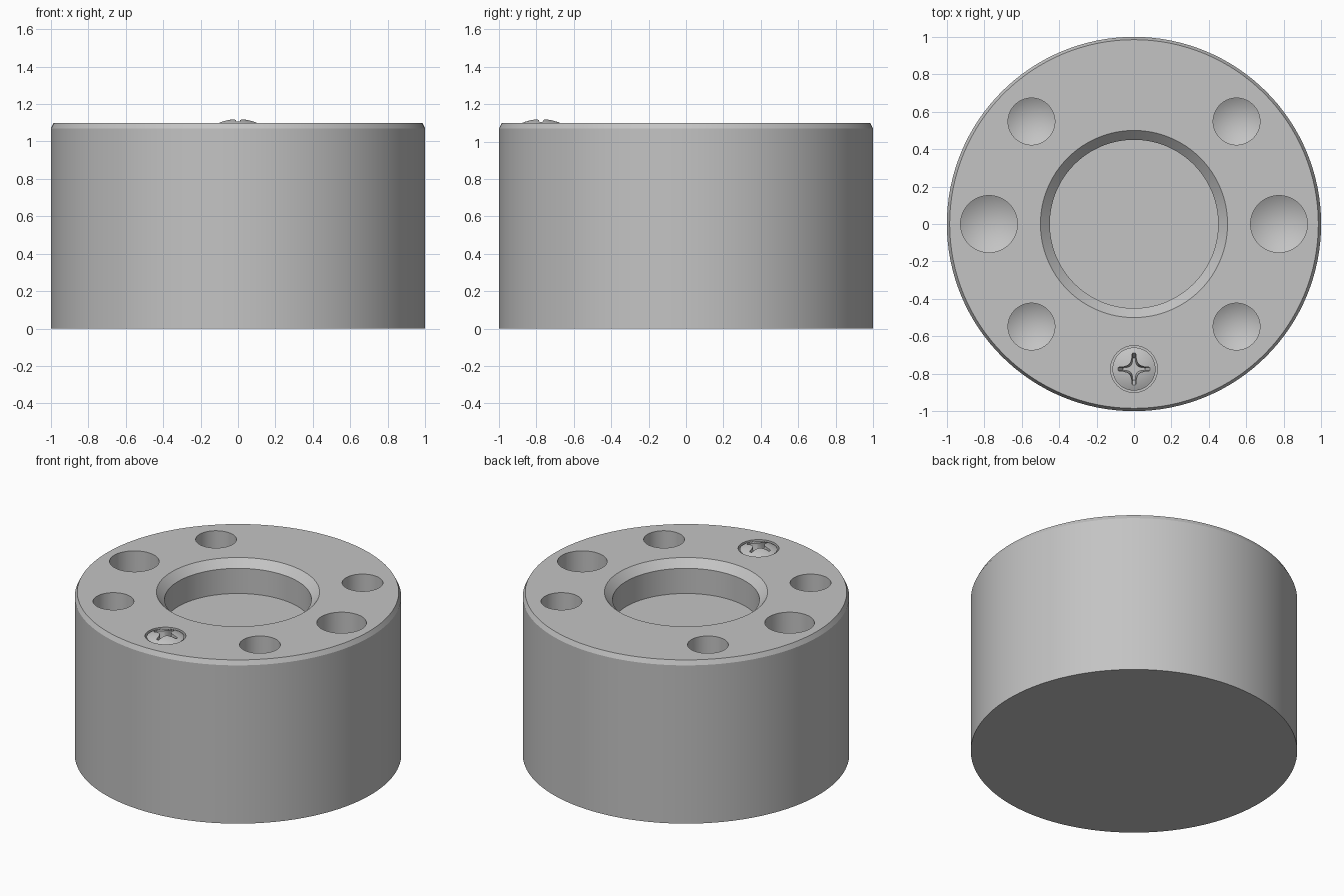
import bpy, bmesh, math
from mathutils import Vector, Matrix

if "Cube" in bpy.data.objects:
    bpy.data.objects.remove(bpy.data.objects["Cube"])

TOP = 1.10
SCREW_Y = -0.775

steel = bpy.data.materials.new("grey_steel")
steel.use_nodes = True
steel.diffuse_color = (0.55, 0.55, 0.55, 1)
steel.node_tree.nodes["Principled BSDF"].inputs["Base Color"].default_value = steel.diffuse_color


def finish(name, bm):
    bmesh.ops.remove_doubles(bm, verts=bm.verts, dist=1e-5)
    bmesh.ops.recalc_face_normals(bm, faces=bm.faces)
    mesh = bpy.data.meshes.new(name)
    bm.to_mesh(mesh)
    bm.free()
    mesh.materials.append(steel)
    obj = bpy.data.objects.new(name, mesh)
    bpy.context.collection.objects.link(obj)
    return obj


def lathe(name, profile, x=0, y=0, segments=64):
    """Spin a (radius, height) profile that starts and ends on the axis."""
    bm = bmesh.new()
    verts = [bm.verts.new((r, 0, z)) for r, z in profile]
    edges = [bm.edges.new(pair) for pair in zip(verts, verts[1:])]
    bmesh.ops.spin(bm, geom=verts + edges, cent=(0, 0, 0), axis=(0, 0, 1),
                   angle=math.tau, steps=segments, use_merge=True)
    bmesh.ops.translate(bm, verts=bm.verts, vec=(x, y, 0))
    return finish(name, bm)


def cut(target, cutter):
    cutter.hide_render = True
    mod = target.modifiers.new("cut", 'BOOLEAN')
    mod.operation = 'DIFFERENCE'
    mod.solver = 'EXACT'
    mod.object = cutter
    bpy.context.view_layer.objects.active = target
    bpy.ops.object.modifier_apply(modifier=mod.name)
    bpy.data.objects.remove(cutter)


def smooth(obj):
    bpy.ops.object.select_all(action='DESELECT')
    obj.select_set(True)
    bpy.context.view_layer.objects.active = obj
    bpy.ops.object.shade_smooth_by_angle(angle=math.radians(20))


def drill(radius, x, y, depth=0.5):
    """Blind hole cutter with a conical drill point."""
    floor = TOP - depth
    return lathe("drill_cutter", [(0, floor - radius * 0.58), (radius, floor),
                                  (radius, TOP + 0.1), (0, TOP + 0.1)], x, y)


# Round body with chamfered rim and a chamfered central bore
body = lathe("body", [(0, 0), (1, 0), (1, TOP - 0.03), (0.985, TOP),
                      (0.5, TOP), (0.45, TOP - 0.05), (0.45, TOP - 0.22),
                      (0, TOP - 0.22)], segments=128)

# Two large and four small drilled holes
for sx in (-1, 1):
    cut(body, drill(0.152, sx * 0.775, 0))
    for sy in (-1, 1):
        cut(body, drill(0.125, sx * 0.548, sy * 0.548))

# Pocket for the screw
cut(body, lathe("pocket_cutter", [(0, TOP - 0.06), (0.125, TOP - 0.06),
                                  (0.125, TOP + 0.1), (0, TOP + 0.1)], 0, SCREW_Y))
smooth(body)

# Domed screw head
dome_radius, crown = 0.26, TOP + 0.02
dome = []
for i in range(9):
    r = 0.115 * (1 - i / 8)
    dome.append((r, crown - dome_radius + math.sqrt(dome_radius ** 2 - r * r)))
screw = lathe("screw_head", [(0, TOP - 0.06), (0.115, TOP - 0.06)] + dome, 0, SCREW_Y)

# Flared cross recess, tapering with depth
arm = [(0.085, -0.009), (0.085, 0.009), (0.055, 0.012), (0.036, 0.018),
       (0.025, 0.025), (0.018, 0.036), (0.012, 0.055)]
bm = bmesh.new()
outline = []
for q in range(4):
    turn = Matrix.Rotation(q * math.pi / 2, 3, 'Z')
    outline += [turn @ Vector((x, y, 0)) for x, y in arm]
rings = [[bm.verts.new((p.x * s, p.y * s + SCREW_Y, z)) for p in outline]
         for s, z in ((1, TOP + 0.05), (1, TOP), (0.7, TOP - 0.04))]
bm.faces.new(rings[0])
bm.faces.new(rings[-1])
for a, b in zip(rings, rings[1:]):
    for i in range(len(a)):
        j = (i + 1) % len(a)
        bm.faces.new((a[i], a[j], b[j], b[i]))
cut(screw, finish("cross_cutter", bm))
smooth(screw)
